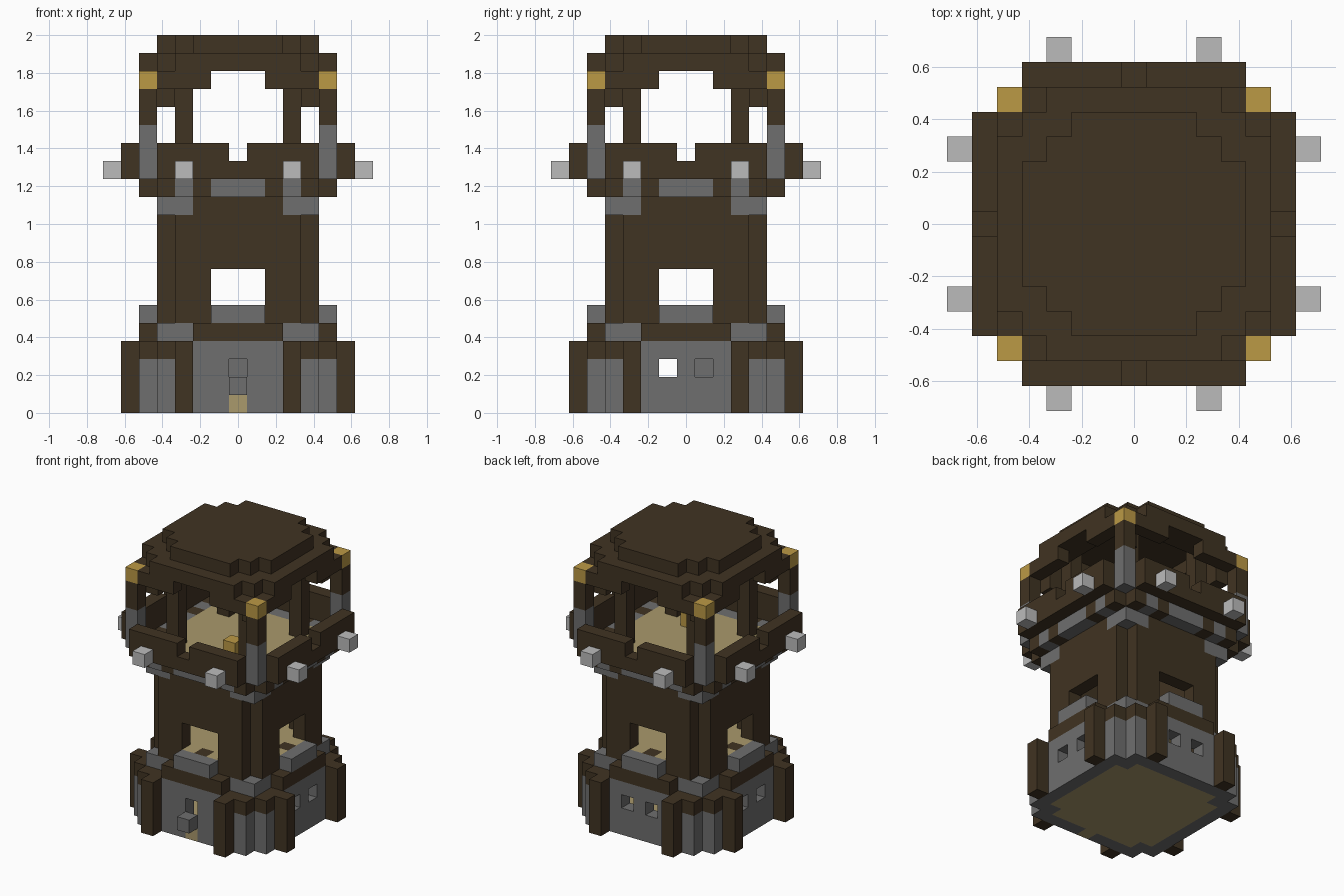
import bpy
import bmesh
from mathutils import Vector

cube = bpy.data.objects.get("Cube")
if cube:
    bpy.data.objects.remove(cube, do_unlink=True)

U = 2 / 21  # edge of one block


def material(name, r, g, b):
    m = bpy.data.materials.new(name)
    m.use_nodes = True
    m.diffuse_color = (r, g, b, 1)
    m.node_tree.nodes["Principled BSDF"].inputs["Base Color"].default_value = (r, g, b, 1)
    return m


wood = material("dark wood", 0.051, 0.033, 0.016)
stone = material("grey stone", 0.156, 0.156, 0.156)
pale = material("pale stone", 0.50, 0.50, 0.50)
gold = material("gold", 0.50, 0.32, 0.06)
plank = material("tan planks", 0.40, 0.32, 0.15)


def span(lo, hi):
    return range(lo, hi + 1)


def block(xs, ys, zs):
    """Set of grid cells filling three inclusive (low, high) spans."""
    return {(x, y, z) for x in span(*xs) for y in span(*ys) for z in span(*zs)}


def pair(cells):
    return cells | {(-x, y, z) for x, y, z in cells}


def turn(cells, times=1):
    for _ in range(times):
        cells = {(-y, x, z) for x, y, z in cells}
    return cells


def around(cells):
    """Repeat the front side on all four sides."""
    return set().union(*(turn(cells, n) for n in range(4)))


def rounded(rows, z):
    """Stepped disc: rows maps |y| to half-width in x."""
    return {(x, y, z) for a, w in enumerate(rows) for y in {a, -a} for x in span(-w, w)}


AXES = [Vector(v) for v in ((1, 0, 0), (0, 1, 0), (0, 0, 1))]


def build(name, cells, mat):
    """Outer skin of a set of cells as one flat-shaded mesh."""
    bm = bmesh.new()
    for cell in sorted(cells):
        centre = Vector((cell[0], cell[1], cell[2] + 0.5))
        for i, axis in enumerate(AXES):
            for s in (1, -1):
                n = axis * s
                if tuple(int(c + d) for c, d in zip(cell, n)) in cells:
                    continue
                a, b = AXES[(i + 1) % 3] / 2, AXES[(i + 2) % 3] / 2 * s
                mid = centre + n / 2
                corners = (mid - a - b, mid + a - b, mid + a + b, mid - a + b)
                bm.faces.new([bm.verts.new(p * U) for p in corners])
    bmesh.ops.remove_doubles(bm, verts=bm.verts, dist=U / 100)
    bmesh.ops.dissolve_limit(bm, angle_limit=0.01, verts=bm.verts, edges=bm.edges)
    mesh = bpy.data.meshes.new(name)
    bm.to_mesh(mesh)
    bm.free()
    mesh.materials.append(mat)
    obj = bpy.data.objects.new(name, mesh)
    bpy.context.collection.objects.link(obj)


# Base: stone wall with two small windows on three sides and a doorway in front
side = block((-2, 2), (-5, -5), (0, 3)) | pair(block((3, 4), (-5, -5), (0, 2)))
windows = pair({(1, -5, 2)})
doorway = block((0, 0), (-5, -5), (0, 2))
corner_fill = around(block((4, 4), (-4, -4), (0, 2)))
walls = (side - doorway) | corner_fill
for n in (1, 2, 3):
    walls |= turn(side - windows, n)
build("base_wall", walls, stone)
build("base_floor", block((-4, 4), (-4, 4), (0, 0)) - corner_fill | {(0, -5, 0)}, plank)
build("door_block", {(0, -6, 1)}, stone)
build("inner_stair", block((0, 0), (1, 1), (1, 4)), stone)
build("base_posts", around(pair(block((3, 3), (-6, -6), (0, 3)))), wood)
build("base_corner_caps",
      around(pair(block((3, 4), (-5, -5), (3, 3))) | {(4, -4, 3)}), wood)

# Ledge between base and shaft
build("ledge", around(block((-2, 2), (-5, -4), (4, 4))), wood)
corner = {(3, -4), (4, -4), (4, -3)}
for label, z in (("lower", 4), ("upper", 11)):
    build(label + "_corner_stones", around({(x, y, z) for x, y in corner}), stone)
build("window_sills", around(block((-1, 1), (-5, -5), (5, 5))), stone)

# Shaft with a wide window on each side
shaft = block((-3, 3), (-4, -4), (5, 10)) | block((-2, 2), (-4, -4), (11, 11))
shaft -= block((-1, 1), (-4, -4), (6, 7)) | pair({(1, -4, 5)})
build("shaft_wall", around(shaft | block((3, 3), (-3, -3), (6, 11))), wood)
build("shaft_floor",
      block((-3, 3), (-3, 3), (5, 5)) | around(pair({(1, -4, 5)})), plank)

# Overhanging deck
stones = block((-1, 1), (-5, -5), (12, 12)) | pair({(3, -5, 12)})
build("deck_corbels", around(stones), stone)
build("deck_rim", around(block((-4, 4), (-5, -5), (12, 12)) - stones), wood)
build("deck_floor", block((-4, 4), (-4, 4), (12, 12)), plank)
parapet = block((-4, 4), (-6, -6), (13, 14)) - {(0, -6, 14)}
build("parapet", around(parapet), wood)
build("parapet_studs", around(pair({(3, -7, 13)})), pale)
build("deck_lantern", {(1, -2, 13)}, gold)

# Corner posts, braces and inner posts carrying the roof
build("corner_post_feet", around(block((5, 5), (-5, -5), (13, 15))), stone)
build("corner_posts", around(block((5, 5), (-5, -5), (16, 17))), wood)
build("corner_lamps", around({(5, -5, 18)}), gold)
build("inner_posts", around(block((3, 3), (-3, -3), (13, 18)) | {(4, -4, 17)}), wood)

# Stepped roof with an open eave in the middle of each side
build("roof_eave", around(pair(block((2, 4), (-5, -5), (18, 18))) | {(4, -4, 18)}), wood)
build("roof_lower", rounded((5, 5, 5, 5, 4, 3), 19) - block((-3, 3), (-3, 3), (19, 19))
      | around({(3, -3, 19)}), wood)
build("roof_top", rounded((4, 4, 4, 3, 2), 20), wood)
